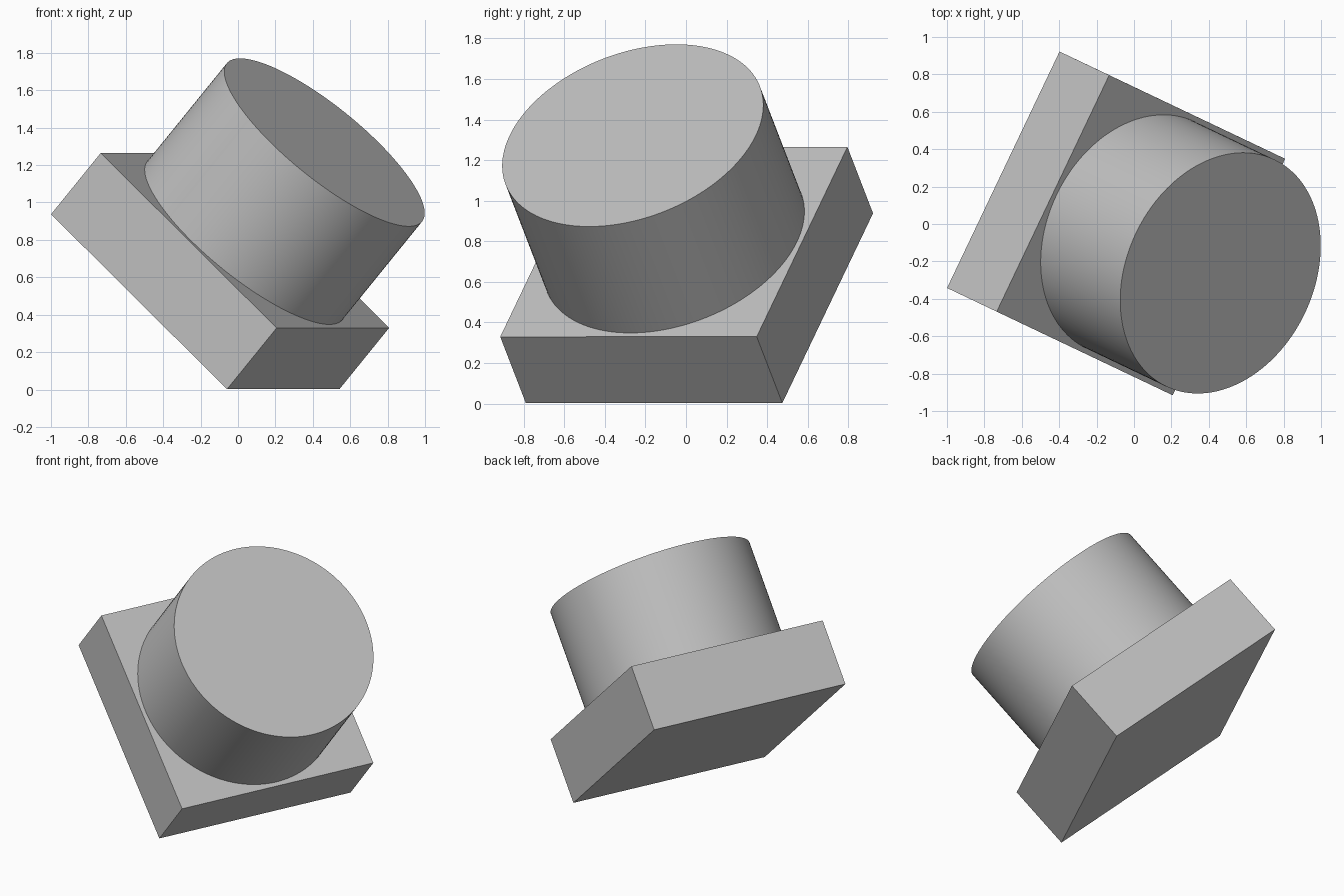
import bpy
import math
from mathutils import Matrix, Vector

cube = bpy.data.objects.get("Cube")
if cube:
    bpy.data.objects.remove(cube, do_unlink=True)

# Plain grey material
GREY = (0.53, 0.53, 0.53, 1.0)
grey = bpy.data.materials.new("plain_grey")
grey.use_nodes = True
grey.diffuse_color = GREY
grey.node_tree.nodes["Principled BSDF"].inputs["Base Color"].default_value = GREY

# Tilted frame: origin at the middle of the plate's upper face
side, thickness = 1.4, 0.44
radius, height = 0.672, 0.705
along = Vector((0.43, 0.902, 0)).normalized()
down = Vector((0.673, -0.319, -0.669)).normalized()
normal = down.cross(along).normalized()
frame = Matrix((down, along, normal)).transposed().to_4x4()
frame.translation = (0.037, -0.06, 0.797)


def finish(name, local):
    """Name and colour the new object and place it in the tilted frame."""
    obj = bpy.context.object
    obj.name = name
    obj.data.materials.append(grey)
    obj.data.transform(local)
    obj.matrix_world = frame
    return obj


# Square base plate
bpy.ops.mesh.primitive_cube_add(size=1)
finish("base_plate", Matrix.Translation((0, 0, -thickness / 2))
       @ Matrix.Diagonal((side, side, thickness, 1)))

# Round boss standing on the plate
bpy.ops.mesh.primitive_cylinder_add(vertices=128, radius=radius, depth=height)
finish("round_boss", Matrix.Translation((0, 0, height / 2)))
bpy.ops.object.shade_smooth_by_angle(angle=math.radians(30))
